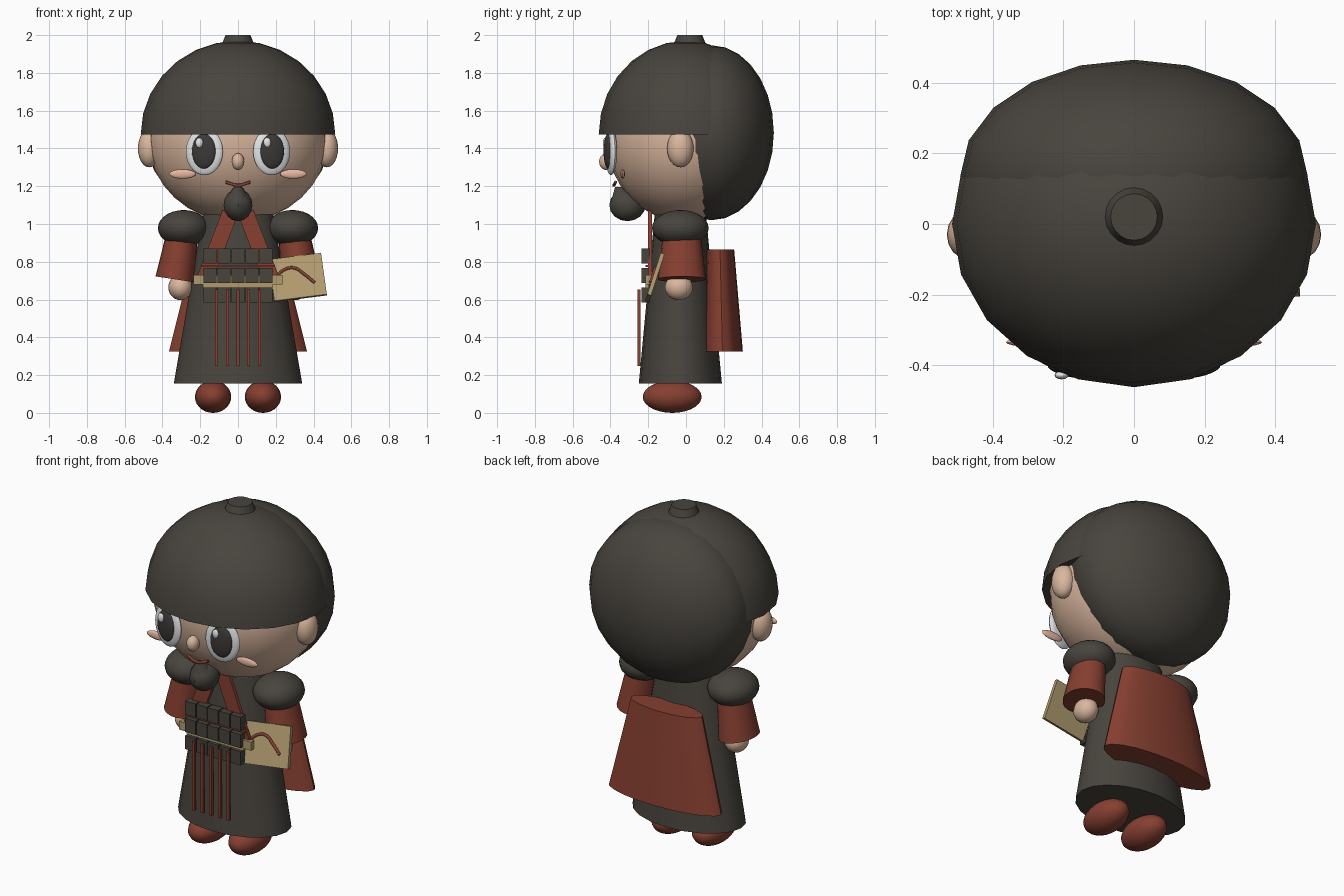
import bpy, bmesh, math
from mathutils import Matrix, Vector

if "Cube" in bpy.data.objects:
    bpy.data.objects.remove(bpy.data.objects["Cube"])


def material(name, rgb):
    m = bpy.data.materials.new(name)
    m.diffuse_color = (*rgb, 1)
    m.use_nodes = True
    m.node_tree.nodes["Principled BSDF"].inputs["Base Color"].default_value = m.diffuse_color
    return m


DARK = material("charcoal", (0.065, 0.058, 0.048))
RED = material("brick_red", (0.24, 0.05, 0.03))
SKIN = material("skin", (0.70, 0.47, 0.34))
CHEEK = material("blush", (0.80, 0.48, 0.36))
TAN = material("tan", (0.44, 0.33, 0.16))
WHITE = material("eye_white", (0.80, 0.82, 0.84))
PUPIL = material("pupil_dark", (0.045, 0.041, 0.038))


def finish(name, bm, mat, smooth=True):
    bmesh.ops.recalc_face_normals(bm, faces=bm.faces)
    me = bpy.data.meshes.new(name)
    bm.to_mesh(me)
    bm.free()
    ob = bpy.data.objects.new(name, me)
    bpy.context.collection.objects.link(ob)
    me.materials.append(mat)
    if smooth:
        bpy.ops.object.select_all(action='DESELECT')
        ob.select_set(True)
        bpy.context.view_layer.objects.active = ob
        bpy.ops.object.shade_smooth_by_angle(angle=math.radians(40))
    return ob


def ball(name, loc, radii, mat, rot_z=0, seg=20, rings=14, half=False):
    bm = bmesh.new()
    bmesh.ops.create_uvsphere(bm, u_segments=seg, v_segments=rings, radius=1)
    if half:
        bmesh.ops.bisect_plane(bm, geom=bm.verts[:] + bm.edges[:] + bm.faces[:],
                               plane_co=(0, 0, 0), plane_no=(0, 0, -1), clear_outer=True)
        bmesh.ops.holes_fill(bm, edges=[e for e in bm.edges if e.is_boundary])
    bm.transform(Matrix.Translation(loc) @ Matrix.Rotation(rot_z, 4, 'Z')
                 @ Matrix.Diagonal((*radii, 1)))
    return finish(name, bm, mat)


def box(name, loc, size, mat, rot=Matrix.Identity(4)):
    bm = bmesh.new()
    bmesh.ops.create_cube(bm, size=1)
    bm.transform(Matrix.Translation(loc) @ rot @ Matrix.Diagonal((*size, 1)))
    return finish(name, bm, mat, smooth=False)


def frustum(name, low, low_r, high, high_r, mat, seg=20, tilt=0):
    """Elliptical tapered tube between two centres; tilt leans both rims."""
    bm = bmesh.new()
    rims = []
    for c, (rx, ry) in ((low, low_r), (high, high_r)):
        turn = Matrix.Rotation(tilt, 3, 'Y')
        rims.append([bm.verts.new(Vector(c) + turn @ Vector((rx * math.cos(a), ry * math.sin(a), 0)))
                     for a in (2 * math.pi * i / seg for i in range(seg))])
    a, b = rims
    for i in range(seg):
        j = (i + 1) % seg
        bm.faces.new((a[i], a[j], b[j], b[i]))
    bm.faces.new(a[::-1])
    bm.faces.new(b)
    return finish(name, bm, mat)


def tube(name, pts, r, mat):
    cu = bpy.data.curves.new(name, 'CURVE')
    cu.dimensions = '3D'
    cu.bevel_depth = r
    cu.bevel_resolution = 2
    cu.resolution_u = 6
    cu.use_fill_caps = True
    sp = cu.splines.new('BEZIER')
    sp.bezier_points.add(len(pts) - 1)
    for p, co in zip(sp.bezier_points, pts):
        p.co = co
        p.handle_left_type = p.handle_right_type = 'AUTO'
    cu.materials.append(mat)
    ob = bpy.data.objects.new(name, cu)
    bpy.context.collection.objects.link(ob)
    return ob


# Head, cap, back hair
ball("head", (0, 0, 1.45), (0.475, 0.42, 0.44), SKIN, seg=24, rings=16)
ball("cap", (0, 0, 1.475), (0.515, 0.462, 0.495), DARK, half=True)
ball("back_hair", (0, 0.135, 1.483), (0.492, 0.33, 0.463), DARK)
frustum("cap_knob", (0, 0.02, 1.94), (0.09, 0.09), (0, 0.02, 2.0), (0.066, 0.066), DARK)

# Face
ball("nose", (0, -0.42, 1.33), (0.034, 0.04, 0.045), SKIN, seg=14, rings=10)
tube("mouth", [(-0.065, -0.372, 1.222), (0, -0.382, 1.205), (0.065, -0.372, 1.222)], 0.008, RED)
ball("beard", (0, -0.31, 1.1), (0.08, 0.096, 0.085), DARK, seg=10, rings=8)
frustum("beard_tip", (0, -0.32, 1.12), (0.074, 0.08), (0, -0.355, 1.195), (0.022, 0.022), DARK, seg=10)

for s, side in ((-1, "left"), (1, "right")):
    ball(side + "_ear", (s * 0.47, -0.03, 1.4), (0.06, 0.07, 0.1), SKIN, seg=16, rings=12)
    turn = s * math.radians(12)
    ball(side + "_eye", (s * 0.178, -0.397, 1.383), (0.1, 0.025, 0.125), WHITE, turn)
    ball(side + "_pupil", (s * 0.181, -0.413, 1.385), (0.065, 0.02, 0.092), PUPIL, turn)
    ball(side + "_eye_glint", (s * 0.18 - 0.025, -0.428, 1.43), (0.02, 0.012, 0.027), WHITE, seg=12, rings=8)
    ball(side + "_cheek", (s * 0.293, -0.335, 1.265), (0.07, 0.012, 0.025), CHEEK, seg=16, rings=10)

    # Shoulders, arms, feet
    ball(side + "_shoulder_pad", (s * 0.288, -0.03, 0.978), (0.136, 0.15, 0.096), DARK)
    frustum(side + "_sleeve", (s * 0.333, -0.022, 0.707), (0.105, 0.127),
            (s * 0.295, -0.022, 0.95), (0.083, 0.1), RED, tilt=-s * 0.15)
    ball(side + "_hand", (s * 0.305, -0.038, 0.665), (0.064, 0.074, 0.068), SKIN, seg=16, rings=12)
    ball(side + "_shoe", (s * 0.132, -0.073, 0.085), (0.096, 0.156, 0.085), RED)

    # Crossed collar strip
    box(side + "_lapel", (s * 0.105, -0.19, 0.895), (0.085, 0.02, 0.42), RED,
        Matrix.Rotation(-s * math.radians(21), 4, 'Y'))

# Robe and cape
frustum("robe", (0, -0.03, 0.155), (0.34, 0.22), (0, -0.03, 1.06), (0.185, 0.135), DARK)
frustum("cape", (0, 0.193, 0.325), (0.365, 0.108), (0, 0.18, 0.865), (0.23, 0.075), RED)

# Chest plates in three rows with lacing and belt
for row, z in enumerate((0.83, 0.727, 0.625)):
    for col in range(5):
        box(f"armour_plate_{row}_{col}", ((col - 2) * 0.074, -0.212, z), (0.068, 0.045, 0.08), DARK)
box("lacing", (0, -0.2, 0.778), (0.39, 0.03, 0.012), RED)
box("belt", (0, -0.2, 0.704), (0.47, 0.03, 0.05), TAN)
box("belt_edge", (0, -0.205, 0.675), (0.37, 0.02, 0.02), TAN)
for i in range(5):
    box(f"tassel_{i}", ((i - 2) * 0.0565, -0.25, 0.452), (0.016, 0.016, 0.405), RED)

# Held board with a painted stroke
board_rot = Matrix.Rotation(-math.radians(18), 4, 'X') @ Matrix.Rotation(-math.radians(7.5), 4, 'Y')
box("board", (0.316, -0.165, 0.717), (0.28, 0.022, 0.232), TAN, board_rot)
stroke = ((0.2, 0.72), (0.245, 0.758), (0.295, 0.768), (0.35, 0.735), (0.405, 0.69))
tube("board_stroke", [(x, -0.18 + (z - 0.717) * 0.325, z) for x, z in stroke], 0.008, RED)
